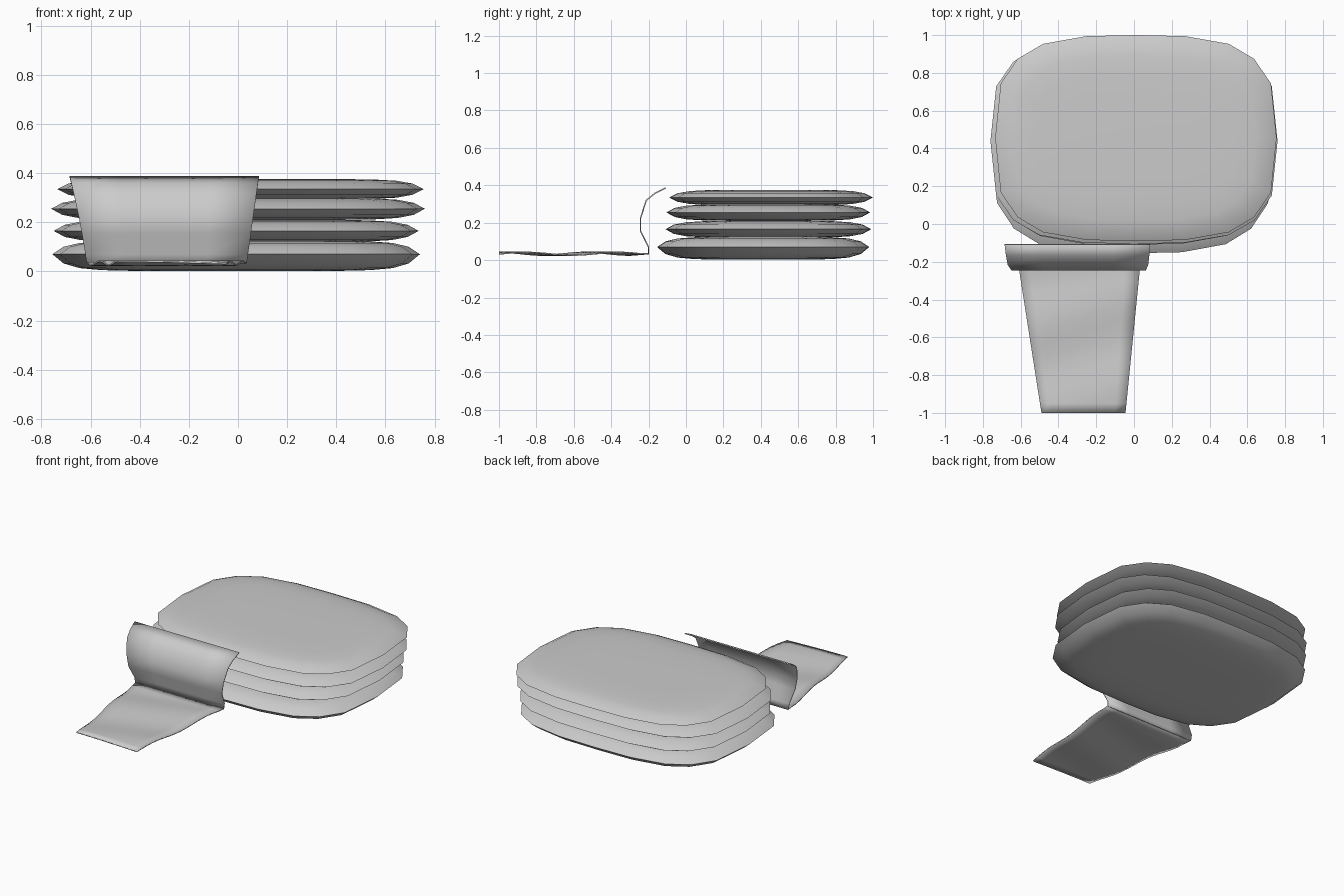
import bpy, bmesh, math

if "Cube" in bpy.data.objects:
    bpy.data.objects.remove(bpy.data.objects["Cube"])


def make_object(name, verts, faces, angle=40):
    mesh = bpy.data.meshes.new(name)
    mesh.from_pydata(verts, [], faces)
    bm = bmesh.new()
    bm.from_mesh(mesh)
    bmesh.ops.recalc_face_normals(bm, faces=bm.faces)
    bm.to_mesh(mesh)
    bm.free()
    ob = bpy.data.objects.new(name, mesh)
    bpy.context.collection.objects.link(ob)
    bpy.ops.object.select_all(action='DESELECT')
    bpy.context.view_layer.objects.active = ob
    ob.select_set(True)
    bpy.ops.object.shade_smooth_by_angle(angle=math.radians(angle))
    return ob


# Rounded cushion outline: one quarter, mirrored round (unit half sizes)
quarter = [(1, 0), (0.96, 0.53), (0.84, 0.77), (0.66, 0.915), (0.35, 0.99)]
half = quarter + [(0, 1)] + [(-x, y) for x, y in reversed(quarter[1:])]
outline = half + [(-x, -y) for x, y in half]

# Rings from bottom to top: (inset from rim, fraction of half height)
rings = [(0.34, -1), (0.20, -0.95), (0.11, -0.83), (0.045, -0.55), (0, 0),
         (0.045, 0.55), (0.11, 0.83), (0.20, 0.95), (0.34, 1)]


def cushion(name, x0, x1, y0, y1, z, down, up):
    cx, cy, hx, hy = (x0 + x1) / 2, (y0 + y1) / 2, (x1 - x0) / 2, (y1 - y0) / 2
    n = len(outline)
    verts, faces = [], []
    for inset, f in rings:
        h = z + f * (up if f > 0 else down)
        verts += [(cx + x * (hx - inset), cy + y * (hy - inset), h) for x, y in outline]
    for r in range(len(rings) - 1):
        for i in range(n):
            j = (i + 1) % n
            faces.append((r * n + i, r * n + j, (r + 1) * n + j, (r + 1) * n + i))
    faces.append(tuple(range(n)))
    faces.append(tuple(range((len(rings) - 1) * n, len(rings) * n)))
    return make_object(name, verts, faces)


# Stack of four cushions, slightly shifted
cushion("cushion_bottom", -0.755, 0.74, -0.155, 0.98, 0.07, 0.068, 0.055)
cushion("cushion_lower_middle", -0.75, 0.735, -0.11, 0.99, 0.165, 0.045, 0.045)
cushion("cushion_upper_middle", -0.76, 0.76, -0.105, 0.985, 0.255, 0.045, 0.044)
cushion("cushion_top", -0.735, 0.755, -0.09, 1.0, 0.335, 0.042, 0.041)


def strip(name, rows, cols, wave):
    verts, faces = [], []
    for y, z, xl, xr in rows:
        for c in range(cols + 1):
            x = xl + (xr - xl) * c / cols
            verts.append((x, y, z + wave(x, y)))
    for r in range(len(rows) - 1):
        for c in range(cols):
            a = r * (cols + 1) + c
            faces.append((a, a + 1, a + cols + 2, a + cols + 1))
    ob = make_object(name, verts, faces)
    mod = ob.modifiers.new("thickness", 'SOLIDIFY')
    mod.thickness = 0.007
    mod.offset = 0
    return ob


# Flat cloth flap on the ground, gently rippled
flat = []
for k in range(17):
    t = k / 16
    flat.append((-1 + 0.8 * t, 0.034, -0.49 - 0.125 * t, -0.045 + 0.08 * t))
strip("cloth_flap", flat, 8,
      lambda x, y: 0.008 * math.sin(13 * y - 4 * x) * min(1, (-0.2 - y) / 0.1))

# Curved upright part of the cloth in front of the stack
profile = [(-0.2, 0.03), (-0.2, 0.07), (-0.243, 0.155), (-0.243, 0.225),
           (-0.212, 0.32), (-0.165, 0.358), (-0.108, 0.386)]
upright = []
for y, z in profile:
    t = (z - 0.03) / 0.356
    upright.append((y, z, -0.615 - 0.05 * t - 0.02 * t * t, 0.035 + 0.05 * t))
strip("cloth_upright", upright, 4, lambda x, y: 0)
